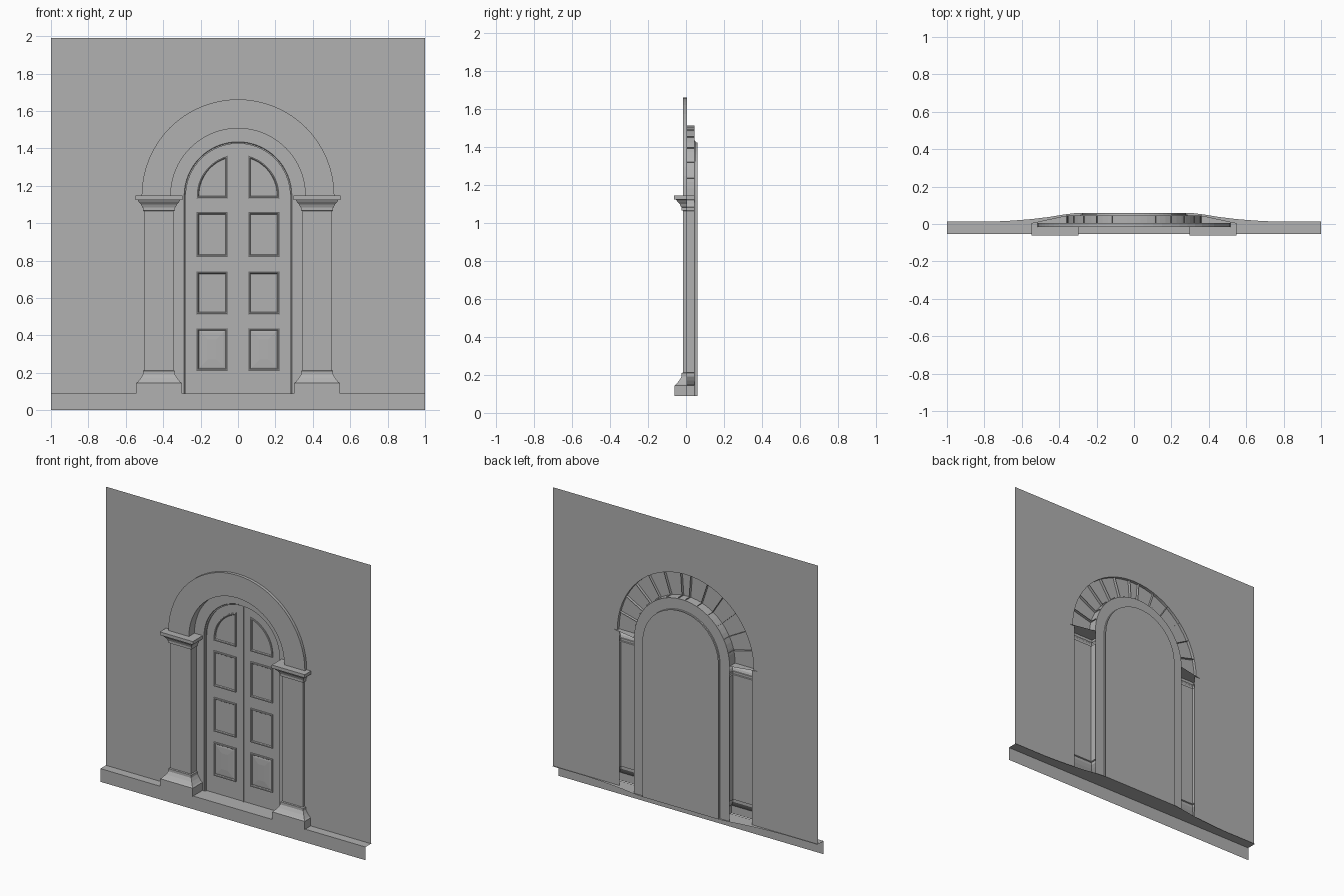
import bpy, math

if "Cube" in bpy.data.objects:
    bpy.data.objects.remove(bpy.data.objects["Cube"])

SPRING = 1.147   # height where the arch starts
BASE = 0.09      # top of the step

stone = bpy.data.materials.new("dark_grey")
stone.diffuse_color = (0.44, 0.44, 0.44, 1)
stone.use_nodes = True
stone.node_tree.nodes["Principled BSDF"].inputs["Base Color"].default_value = stone.diffuse_color


def make(name, verts, faces):
    me = bpy.data.meshes.new(name)
    me.from_pydata(verts, [], faces)
    me.update()
    me.materials.append(stone)
    ob = bpy.data.objects.new(name, me)
    bpy.context.collection.objects.link(ob)
    return ob


def loft(name, loops, closed=False, cap=False):
    """Skin a list of equal-length point loops, optionally filling the last."""
    n = len(loops[0])
    verts = [p for lp in loops for p in lp]
    faces = []
    for k in range(len(loops) - 1):
        for i in range(n if closed else n - 1):
            j = (i + 1) % n
            faces.append((k * n + i, k * n + j, (k + 1) * n + j, (k + 1) * n + i))
    if cap:
        faces.append(tuple(range((len(loops) - 1) * n, len(loops) * n)))
    return make(name, verts, faces)


def polar(r, y, deg):
    a = math.radians(deg)
    return (r * math.cos(a), y, SPRING + r * math.sin(a))


def arc(r, y, a0=180.0, a1=0.0, segs=32):
    return [polar(r, y, a0 + (a1 - a0) * i / segs) for i in range(segs + 1)]


def arched(r, y):
    """Door-shaped path: jamb, semicircle, jamb."""
    return [(-r, y, BASE)] + arc(r, y) + [(r, y, BASE)]


# wall sheet with the arched opening cut out of its lower edge
WY = 0.005
outline = [(-0.5, WY, BASE), (-1, WY, BASE), (-1, WY, 1.99), (1, WY, 1.99), (1, WY, BASE),
           (0.5, WY, BASE), (0.5, WY, SPRING)]
outline += arc(0.515, WY, 0, 180) + [(-0.5, WY, SPRING)]
make("wall", outline, [tuple(range(len(outline)))])

# step: front strip and top ledge that deepens behind the doorway
back = [(1, .013), (.75, .013), (.65, .018), (.55, .026), (.45, .038), (.38, .05), (.3, .06)]
back += [(-x, y) for x, y in reversed(back)]
FY = -0.054
front = [(x, FY) for x, y in back]
loft("step", [[(x, y, 0) for x, y in front],
              [(x, y, BASE) for x, y in front],
              [(x, y, BASE) for x, y in back]])

# pilasters: one moulding profile (height, offset) swept round three sides
profile = [(BASE, .045), (.145, .045), (.152, .036), (.172, .02), (.192, .008), (.21, .008),
           (.213, 0), (1.065, 0), (1.067, .008), (1.083, .008), (1.085, .012), (1.1, .018),
           (1.113, .03), (1.123, .036), (1.125, .047), (SPRING, .047)]
for side, label in ((-1, "left"), (1, "right")):
    loops = [[(side * (.5 + o), WY, z), (side * (.5 + o), -.015 - o, z),
              (side * (.345 - o), -.015 - o, z), (side * (.345 - o), .045, z),
              (side * .36, .045, z)] for z, o in profile]
    loft("pilaster_" + label, loops, cap=True)

# arch band with its outer lip and soffit
loft("arch", [arc(.515, WY), arc(.515, -.015), arc(.36, -.015), arc(.36, .045)])

# joint walls between the arch stones, seen from behind, either side of the keystone
joints = [4.2 + 14.3 * k for k in range(6)]
for k, a in enumerate(joints):
    for label, deg in (("right", 90 - a), ("left", 90 + a)):
        fin = [polar(.514, WY, deg), polar(.514, -.0148, deg), polar(.361, -.0148, deg),
               polar(.361, .045, deg), polar(.368, .045, deg), polar(.368, WY, deg)]
        make(f"stone_joint_{label}_{k + 1}", fin, [tuple(range(6))])

# door frame and door sheet
loft("door_frame", [arched(r, y) for r, y in
                    ((.36, .045), (.288, .045), (.285, .05), (.278, .05), (.278, .06))])
sheet = arched(.287, .06)
make("door", sheet, [tuple(range(len(sheet)))])

# strip where the two leaves meet
loft("meeting_strip", [[(x, y, BASE), (x, y, SPRING + .277)] for x, y in
                       ((-.005, .06), (-.005, .054), (.005, .054), (.005, .06))])


# door panels: raised moulding round a sunk field
def rect_loop(s, z0, z1, d, y):
    return [(s * (.055 + d), y, z0 + d), (s * (.222 - d), y, z0 + d),
            (s * (.222 - d), y, z1 - d), (s * (.055 + d), y, z1 - d)]


def quarter_loop(s, d, y):
    r, x0, z0 = .222 - d, .055 + d, 1.132 + d
    a0 = math.degrees(math.asin((z0 - SPRING) / r))
    a1 = math.degrees(math.acos(x0 / r))
    curve = [(s * x, y, z) for x, y, z in arc(r, y, a0, a1, 12)]
    return [(s * x0, y, z0)] + curve


mould = [(0, .06), (0, .053), (.004, .051), (.009, .052), (.013, .058)]
for s, label in ((-1, "left"), (1, "right")):
    for k, (z0, z1) in enumerate(((.21, .438), (.512, .742), (.82, 1.06))):
        steps = mould + ([(.022, .056), (.06, .054)] if k == 0 else [])
        loft(f"panel_{label}_{k + 1}", [rect_loop(s, z0, z1, d, y) for d, y in steps],
             closed=True, cap=True)
    loft(f"panel_{label}_arched", [quarter_loop(s, d, y) for d, y in mould],
         closed=True, cap=True)
